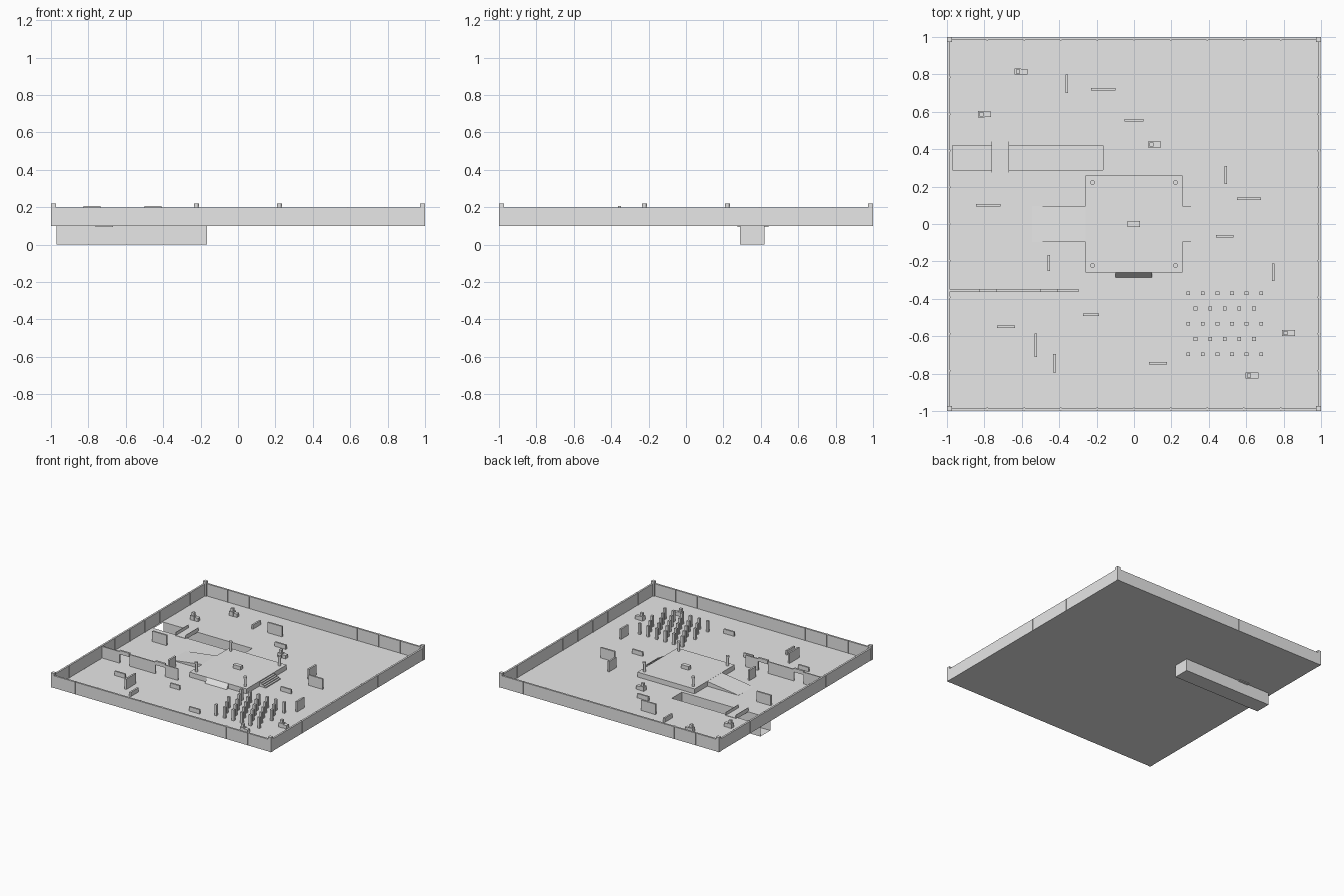
import bpy, bmesh

if "Cube" in bpy.data.objects:
    bpy.data.objects.remove(bpy.data.objects["Cube"])

grey = bpy.data.materials.new("light_grey")
grey.diffuse_color = (0.8, 0.8, 0.8, 1)
grey.use_nodes = True
grey.node_tree.nodes["Principled BSDF"].inputs["Base Color"].default_value = grey.diffuse_color

FLOOR = 0.10    # arena floor level
DECK = 0.14     # raised platform level


def finish(name, bm):
    me = bpy.data.meshes.new(name)
    bm.to_mesh(me)
    bm.free()
    me.materials.append(grey)
    ob = bpy.data.objects.new(name, me)
    bpy.context.collection.objects.link(ob)
    return ob


def add_box(bm, x0, x1, y0, y1, z0, z1):
    vs = bmesh.ops.create_cube(bm, size=1)["verts"]
    for v in vs:
        v.co = ((x0 + x1) / 2 + v.co.x * (x1 - x0),
                (y0 + y1) / 2 + v.co.y * (y1 - y0),
                (z0 + z1) / 2 + v.co.z * (z1 - z0))
    return vs


def boxes(name, items):
    bm = bmesh.new()
    for it in items:
        add_box(bm, *it)
    return finish(name, bm)


def wedge(name, box, is_low):
    """Box whose top vertices on the low side drop to the floor."""
    bm = bmesh.new()
    for v in add_box(bm, *box):
        if is_low(v.co):
            v.co.z = FLOOR + 0.0005
    bmesh.ops.remove_doubles(bm, verts=bm.verts, dist=0.0002)
    return finish(name, bm)


# Floor sheet with a sunken trench whose outer end is open
bm = bmesh.new()
xs, ys = (-0.99, -0.97, -0.165, 0.99), (-0.99, 0.29, 0.42, 0.99)
g = [[bm.verts.new((x, y, FLOOR)) for y in ys] for x in xs]
for i in range(3):
    for j in range(3):
        if (i, j) != (1, 1):
            bm.faces.new((g[i][j], g[i + 1][j], g[i + 1][j + 1], g[i][j + 1]))
rim = [g[1][1], g[2][1], g[2][2], g[1][2]]
low = [bm.verts.new((v.co.x, v.co.y, 0)) for v in rim]
for a in range(3):
    bm.faces.new((rim[a], low[a], low[a + 1], rim[a + 1]))
bm.faces.new(low)
bmesh.ops.recalc_face_normals(bm, faces=bm.faces)
finish("floor_with_trench", bm)

# Perimeter walls, wall ribs and corner posts
W0, W1 = 0.983, 0.998
walls, ribs, posts = [], [], []
for s in (-1, 1):
    a, b = sorted((s * W0, s * W1))
    walls += [(-W1, W1, a, b, FLOOR, 0.2), (a, b, -W0, W0, FLOOR, 0.2)]
    a, b = sorted((s * (W0 - 0.003), s * (W1 + 0.001)))
    for k in range(-4, 5):
        c = k * 0.196
        ribs += [(c - 0.004, c + 0.004, a, b, FLOOR, 0.201),
                 (a, b, c - 0.004, c + 0.004, FLOOR, 0.201)]
    for t in (-1, 1):
        x, y = s * 0.986, t * 0.986
        posts.append((x - .014, x + .014, y - .014, y + .014, FLOOR, 0.22))
boxes("perimeter_walls", walls)
boxes("wall_ribs", ribs)
boxes("corner_posts", posts)

# Central platform with its block, ramps and steps
boxes("platform", [(-0.26, 0.26, -0.26, 0.26, FLOOR, DECK)])
boxes("centre_block", [(-0.035, 0.032, -0.016, 0.016, DECK, 0.17)])
wedge("long_ramp", (-0.545, -0.26, -0.095, 0.095, FLOOR, DECK - 0.001),
      lambda c: c.x < -0.5 and c.z > 0.12)
wedge("steep_ramp", (-0.1, 0.095, -0.285, -0.26, FLOOR, DECK - 0.001),
      lambda c: c.y < -0.28 and c.z > 0.12)
boxes("steps", [(0.26, 0.275 + 0.015 * k, -0.095, 0.095,
                 FLOOR + 0.008 * (3 - k), FLOOR + 0.008 * (4 - k))
                for k in range(4)])

# Round posts with caps at the platform corners
bm = bmesh.new()
for sx in (-0.222, 0.222):
    for sy in (-0.222, 0.222):
        for r, z0, z1 in ((0.010, DECK, 0.21), (0.013, 0.205, 0.22)):
            vs = bmesh.ops.create_cone(bm, cap_ends=True, segments=12, radius1=r,
                                       radius2=r, depth=z1 - z0)["verts"]
            bmesh.ops.translate(bm, verts=vs, vec=(sx, sy, (z0 + z1) / 2))
finish("platform_posts", bm)

# Bridge over the trench with thin side rails
boxes("bridge", [(-0.76, -0.67, 0.275, 0.44, 0.094, 0.103)])
boxes("bridge_rails", [(x - .002, x + .002, 0.275, 0.44, 0.094, 0.128)
                       for x in (-0.76, -0.67)])

# Partition wall with two doorways under raised lintels
doors = [(-0.825, -0.735), (-0.50, -0.41)]
edges = [-0.983, doors[0][0], doors[0][1], doors[1][0], doors[1][1], -0.295]
boxes("partition", [(edges[i], edges[i + 1], -0.36, -0.35, FLOOR, 0.195)
                    for i in (0, 2, 4)])
boxes("door_lintels", [(a, b, -0.363, -0.347, 0.175, 0.206) for a, b in doors])

# Staggered field of square pillars
pillars = []
for row in range(5):
    odd = row % 2
    for k in range(6 - odd):
        x, y = 0.29 + 0.078 * k + 0.039 * odd, -0.37 - 0.0815 * row
        pillars.append((x - .01, x + .01, y - .01, y + .01, FLOOR, 0.19))
boxes("pillar_field", pillars)

# Free-standing cover panels: centre x, centre y, length, along x?
T = 0.007
def panels(name, height, items):
    out = []
    for x, y, n, along_x in items:
        hx, hy = (n / 2, T) if along_x else (T, n / 2)
        out.append((x - hx, x + hx, y - hy, y + hy, FLOOR, FLOOR + height))
    boxes(name, out)

panels("tall_panels", 0.085, [
    (-0.165, 0.72, 0.13, True), (-0.78, 0.10, 0.13, True),
    (0.615, 0.135, 0.13, True), (0.49, 0.262, 0.095, False),
    (0.745, -0.258, 0.095, False), (-0.455, -0.208, 0.085, False),
    (-0.525, -0.648, 0.125, False)])
panels("low_panels", 0.035, [
    (-0.36, 0.75, 0.10, False), (0.0, 0.555, 0.10, True),
    (0.485, -0.065, 0.095, True), (-0.23, -0.485, 0.085, True),
    (-0.685, -0.55, 0.095, True), (-0.425, -0.745, 0.10, False),
    (0.128, -0.745, 0.097, True)])

# Stacked crates: two side by side, a smaller one on top
crates = []
for x, y in ((-0.605, 0.815), (-0.80, 0.587), (0.11, 0.425),
             (0.825, -0.583), (0.63, -0.81)):
    crates += [(x - .035, x + .002, y - .017, y + .017, FLOOR, 0.135),
               (x + .002, x + .035, y - .015, y + .015, FLOOR, 0.128),
               (x - .027, x - .005, y - .011, y + .011, 0.135, 0.16)]
boxes("crate_stacks", crates)
